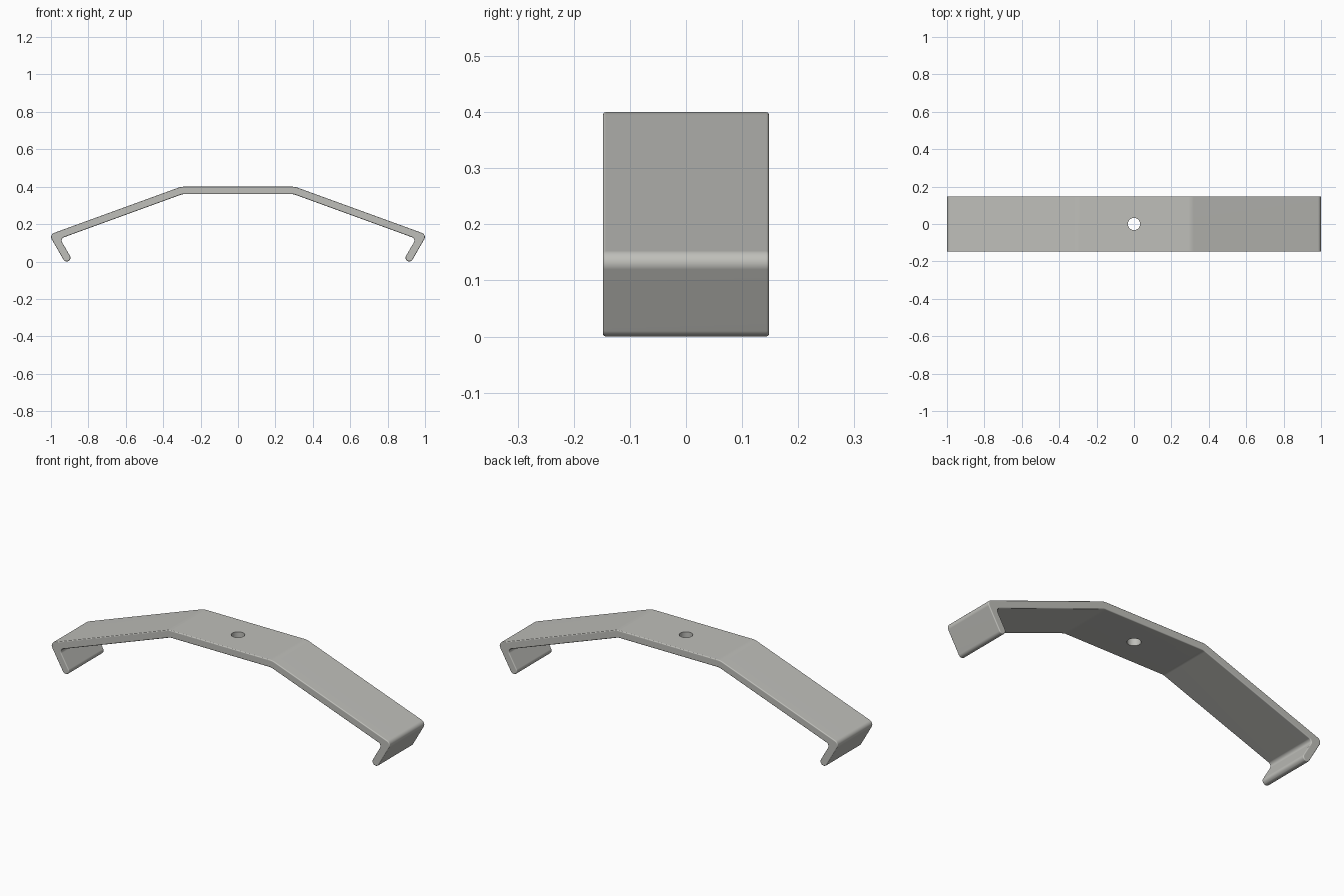
import bpy, bmesh, math
from mathutils import Vector

if "Cube" in bpy.data.objects:
    bpy.data.objects.remove(bpy.data.objects["Cube"])

WIDTH, THICK = 0.296, 0.04
SLOPE, FOOT = math.radians(20), math.radians(60)


def fillet(points, steps=6):
    """Round each corner of a closed outline; points are (position, radius)."""
    out = []
    n = len(points)
    for i, (p, r) in enumerate(points):
        a = (points[i - 1][0] - p).normalized()
        b = (points[(i + 1) % n][0] - p).normalized()
        half = a.angle(b) / 2
        centre = p + (a + b).normalized() * r / math.sin(half)
        start = p + a * r / math.tan(half) - centre
        end = p + b * r / math.tan(half) - centre
        sweep = start.angle_signed(end)
        for k in range(steps + 1):
            t = -sweep * k / steps
            c, s = math.cos(t), math.sin(t)
            out.append(centre + Vector((start.x * c - start.y * s,
                                        start.x * s + start.y * c)))
    return out


# Right half of the bent strip, from the top bend round to the underside bend
bend = Vector((0.305, 0.40))
corner = Vector((1.01, 0.40 - (1.01 - 0.305) * math.tan(SLOPE)))
down = Vector((-math.cos(FOOT), -math.sin(FOOT)))
inward = Vector((-math.sin(FOOT), math.cos(FOOT)))
tip = corner + down * 0.1736
inner = corner + Vector((-math.cos(SLOPE), -math.sin(SLOPE))) * THICK / math.sin(math.radians(40))
under = bend - Vector((THICK * math.tan(SLOPE / 2), THICK))
right = [(bend, 0.085), (corner, 0.023), (tip, 0.0195),
         (tip + inward * THICK, 0.0195), (inner, 0.018), (under, 0.05)]
left = [(Vector((-p.x, p.y)), r) for p, r in reversed(right)]
outline = fillet(right + left)

# Extrude the outline across the width and round its side edges
bm = bmesh.new()
side = bm.faces.new([bm.verts.new((p.x, -WIDTH / 2, p.y)) for p in outline])
ext = bmesh.ops.extrude_face_region(bm, geom=[side], use_keep_orig=True)
bmesh.ops.translate(bm, vec=(0, WIDTH, 0),
                    verts=[g for g in ext["geom"] if isinstance(g, bmesh.types.BMVert)])
bmesh.ops.recalc_face_normals(bm, faces=bm.faces)
rims = [e for e in bm.edges if abs(e.verts[0].co.y - e.verts[1].co.y) < 1e-5]
bmesh.ops.bevel(bm, geom=rims, offset=0.005, segments=3, profile=0.5, affect='EDGES')
low = min(v.co.z for v in bm.verts)
bmesh.ops.translate(bm, vec=(0, 0, -low), verts=bm.verts)
mesh = bpy.data.meshes.new("bracket_strip")
bm.to_mesh(mesh)
bm.free()
strip = bpy.data.objects.new("bracket_strip", mesh)
bpy.context.collection.objects.link(strip)

metal = bpy.data.materials.new("warm_grey_metal")
metal.diffuse_color = (0.52, 0.52, 0.49, 1)
metal.use_nodes = True
metal.node_tree.nodes["Principled BSDF"].inputs["Base Color"].default_value = metal.diffuse_color
mesh.materials.append(metal)

# Round screw hole through the middle
bpy.ops.mesh.primitive_cylinder_add(vertices=48, radius=0.033, depth=0.2, location=(0, 0, 0.38))
cutter = bpy.context.object
cutter.name = "hole_cutter"
cutter.data.materials.append(metal)
cut = strip.modifiers.new("hole", 'BOOLEAN')
cut.operation, cut.solver, cut.object = 'DIFFERENCE', 'EXACT', cutter
bpy.ops.object.select_all(action='DESELECT')
strip.select_set(True)
bpy.context.view_layer.objects.active = strip
bpy.ops.object.modifier_apply(modifier=cut.name)
bpy.data.objects.remove(cutter)

# Smooth bends, crisp hole rim
bpy.ops.object.shade_smooth_by_angle(angle=math.radians(40))
strip.modifiers.new("flat_face_normals", 'WEIGHTED_NORMAL').keep_sharp = True
